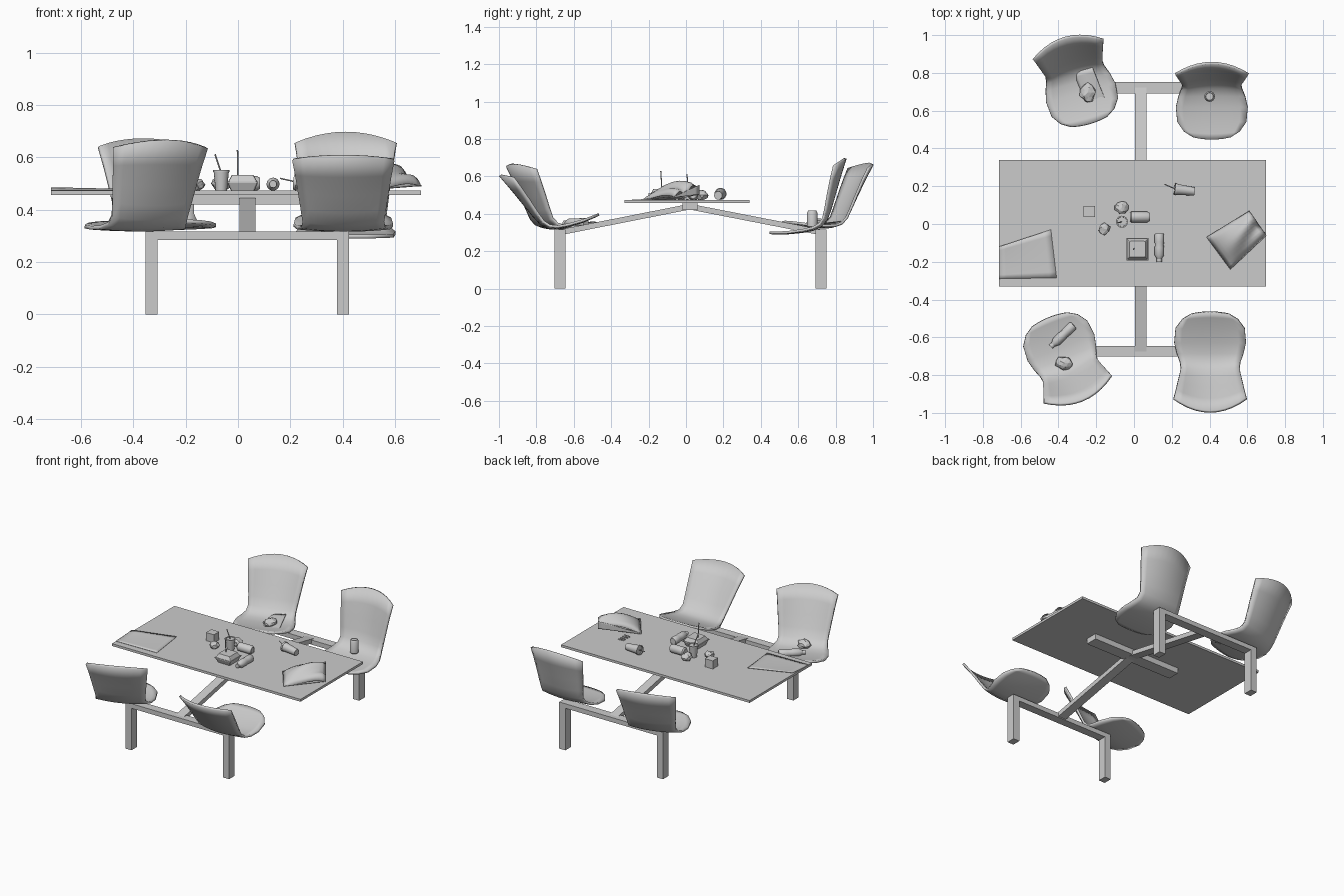
import bpy, bmesh, math, random
from mathutils import Vector, Matrix, noise

if "Cube" in bpy.data.objects:
    bpy.data.objects.remove(bpy.data.objects["Cube"])

random.seed(4)
TOP = 0.473


def finish(name, bm, smooth=None, mat=None):
    if mat is not None:
        bm.transform(mat)
    bmesh.ops.recalc_face_normals(bm, faces=bm.faces)
    me = bpy.data.meshes.new(name)
    bm.to_mesh(me)
    bm.free()
    ob = bpy.data.objects.new(name, me)
    bpy.context.collection.objects.link(ob)
    if smooth:
        bpy.ops.object.select_all(action='DESELECT')
        ob.select_set(True)
        bpy.context.view_layer.objects.active = ob
        bpy.ops.object.shade_smooth_by_angle(angle=math.radians(smooth))
    return ob


def box(name, lo, hi, rot=0):
    lo, hi = Vector(lo), Vector(hi)
    bm = bmesh.new()
    bmesh.ops.create_cube(bm, size=1)
    m = Matrix.Translation((lo + hi) / 2) @ Matrix.Rotation(math.radians(rot), 4, 'Z') @ Matrix.Diagonal((*(hi - lo), 1))
    return finish(name, bm, mat=m)


def aim(a, b):
    d = Vector(b) - Vector(a)
    return Matrix.Translation(a) @ d.to_track_quat('Z', 'Y').to_matrix().to_4x4(), d.length


def lathe(name, profile, a, b, sides=16):
    """Revolve (radius, fraction along a-b) points, capped at both ends."""
    m, length = aim(a, b)
    bm = bmesh.new()
    rings = [[bm.verts.new((r * math.cos(t * math.tau / sides), r * math.sin(t * math.tau / sides), h * length))
              for t in range(sides)] for r, h in profile]
    for p, q in zip(rings, rings[1:]):
        for i in range(sides):
            j = (i + 1) % sides
            bm.faces.new((p[i], p[j], q[j], q[i]))
    bm.faces.new(rings[0])
    bm.faces.new(rings[-1])
    return finish(name, bm, 40, m)


def lump(name, pos, size, amount=0.35):
    bm = bmesh.new()
    bmesh.ops.create_icosphere(bm, subdivisions=2, radius=1)
    for v in bm.verts:
        v.co *= 1 + amount * noise.noise(v.co * 1.7 + Vector(pos) * 9)
    return finish(name, bm, None, Matrix.Translation(pos) @ Matrix.Diagonal((*size, 1)))


def sheet(name, corners, height, thick, n=8):
    """Four-cornered thin sheet, z raised by height(u, v)."""
    c = [Vector(p) for p in corners]
    bm = bmesh.new()
    g = [[bm.verts.new(c[0].lerp(c[1], i / n).lerp(c[3].lerp(c[2], i / n), j / n)
                       + Vector((0, 0, height(i / n, j / n)))) for i in range(n + 1)] for j in range(n + 1)]
    for j in range(n):
        for i in range(n):
            bm.faces.new((g[j][i], g[j][i + 1], g[j + 1][i + 1], g[j + 1][i]))
    ob = finish(name, bm, 40)
    s = ob.modifiers.new("thickness", 'SOLIDIFY')
    s.thickness, s.offset = thick, 0
    return ob


# Chair shell: side profile (y, z), half width, forward curl of the edges, drop of the corners
SHELL = [(0.292, 0.016, 0.10, 0.0, 0.012), (0.262, 0.01, 0.148, 0.002, 0.012), (0.2, 0.0, 0.183, 0.004, 0),
         (0.12, -0.005, 0.19, 0.007, 0), (0.06, -0.003, 0.176, 0.009, 0), (0.015, 0.01, 0.16, 0.012, 0),
         (-0.02, 0.04, 0.155, 0.018, 0), (-0.05, 0.095, 0.162, 0.026, 0), (-0.085, 0.17, 0.172, 0.034, 0.006),
         (-0.125, 0.255, 0.182, 0.04, 0.025), (-0.17, 0.346, 0.193, 0.045, 0.056)]


def chair(name, pos, turn, tilt):
    bm = bmesh.new()
    cols, rows = 10, []
    for k, (y, z, w, curl, drop) in enumerate(SHELL):
        p, q = SHELL[max(k - 1, 0)], SHELL[min(k + 1, len(SHELL) - 1)]
        t = Vector((0, q[0] - p[0], q[1] - p[1])).normalized()
        nrm = Vector((0, t.z, -t.y))
        back = -1 if k > 5 else 1
        row = []
        for i in range(cols + 1):
            u = 2 * i / cols - 1
            row.append(bm.verts.new(Vector((u * w, y, z)) + u * u * (nrm * curl + t * drop * back)))
        rows.append(row)
    for a, b in zip(rows, rows[1:]):
        for i in range(cols):
            bm.faces.new((a[i], b[i], b[i + 1], a[i + 1]))
    m = (Matrix.Translation(pos) @ Matrix.Rotation(math.radians(turn), 4, 'Z')
         @ Matrix.Rotation(math.radians(tilt), 4, 'X'))
    ob = finish(name, bm, 50, m)
    s = ob.modifiers.new("thickness", 'SOLIDIFY')
    s.thickness, s.offset = 0.014, 0


chair("front_right_chair", (0.403, -0.745, 0.311), 0, 14)
chair("front_left_chair", (-0.342, -0.765, 0.325), 22, 2)
chair("back_right_chair", (0.412, 0.738, 0.328), 180, -9)
chair("back_left_chair", (-0.315, 0.81, 0.33), 196, 2)

# Table top and mounting plate
box("table_top", (-0.715, -0.33, 0.457), (0.70, 0.34, TOP))
box("mounting_plate", (-0.30, -0.02, 0.42), (0.36, 0.062, 0.457))

# Steel frame: legs, cross beams and sloping arms
for side, y0, y1 in (("front", -0.702, -0.645), ("back", 0.692, 0.752)):
    for lr, x in (("left", -0.354), ("right", 0.379)):
        box(side + "_" + lr + "_leg", (x, y0, 0), (x + 0.046, y1, 0.29))
    box(side + "_cross_beam", (-0.354, y0, 0.285), (0.425, y1, 0.316))
    m, length = aim((0.036, (y0 + y1) / 2, 0.301), (0.036, 0.02, 0.438))
    bm = bmesh.new()
    bmesh.ops.create_cube(bm, size=1)
    bmesh.ops.translate(bm, verts=bm.verts, vec=(0, 0, 0.5))
    finish(side + "_sloping_arm", bm, None, m @ Matrix.Diagonal((0.06, 0.03, length, 1)))

# Cups and straws
CUP = [(0.022, 0), (0.029, 0.9), (0.032, 0.9), (0.032, 1), (0.026, 1), (0.025, 0.95)]
STRAW = [(0.003, 0), (0.003, 1)]
lathe("standing_cup", CUP, (-0.064, 0.012, TOP), (-0.064, 0.012, 0.553))
lathe("standing_straw", STRAW, (-0.064, 0.012, 0.54), (-0.088, 0.005, 0.612), 6)
lathe("fallen_cup", CUP, (0.32, 0.172, 0.498), (0.215, 0.185, 0.507))
lathe("fallen_straw", STRAW, (0.22, 0.185, 0.507), (0.162, 0.21, 0.52), 6)

# Cans
CAN = [(0.021, 0), (0.028, 0.07), (0.028, 0.88), (0.021, 1), (0.019, 0.97)]
lathe("fallen_can", CAN, (-0.022, 0.037, 0.501), (0.085, 0.037, 0.501))
lathe("seat_can", CAN, (0.40, 0.675, 0.325), (0.40, 0.675, 0.417))

# Bottles
BOTTLE = [(0.02, 0), (0.025, 0.05), (0.025, 0.3), (0.023, 0.4), (0.025, 0.5), (0.025, 0.76),
          (0.013, 0.9), (0.014, 0.9), (0.014, 1)]
lathe("table_bottle", BOTTLE, (0.134, -0.05, 0.498), (0.134, -0.20, 0.498))
lathe("seat_bottle", BOTTLE, (-0.32, -0.535, 0.352), (-0.44, -0.65, 0.35))


# Burger box: tapered tray and lid with a pick on top
def tapered(name, cx, cy, z0, z1, w0, w1):
    bm = bmesh.new()
    bmesh.ops.create_cone(bm, cap_ends=True, segments=4, radius1=w0 * 0.7071, radius2=w1 * 0.7071, depth=z1 - z0)
    # cone vertices already start on an axis, so a 45 degree turn squares them up
    bmesh.ops.rotate(bm, verts=bm.verts, matrix=Matrix.Rotation(math.pi / 4, 3, 'Z'))
    bmesh.ops.translate(bm, verts=bm.verts, vec=(cx, cy, (z0 + z1) / 2))
    bmesh.ops.bevel(bm, geom=[e for e in bm.edges if abs(e.verts[0].co.z - e.verts[1].co.z) > 0.001],
                    offset=0.006, segments=2, profile=0.5, affect='EDGES')
    finish(name, bm)


tapered("burger_box_tray", 0.018, -0.133, TOP, 0.503, 0.09, 0.116)
box("burger_box_rim", (-0.041, -0.192, 0.502), (0.077, -0.074, 0.508))
tapered("burger_box_lid", 0.018, -0.133, 0.507, 0.532, 0.112, 0.084)
lathe("burger_pick", STRAW, (0.0, -0.128, 0.52), (-0.002, -0.135, 0.628), 6)

# Small carton, crumpled paper and fries
box("small_carton", (-0.267, 0.038, TOP), (-0.207, 0.094, 0.528))
lump("crumpled_paper_a", (-0.157, -0.026, 0.495), (0.03, 0.03, 0.024))
lump("crumpled_paper_b", (-0.066, 0.085, 0.50), (0.036, 0.034, 0.028))
lump("crumpled_paper_c", (-0.37, -0.737, 0.352), (0.046, 0.036, 0.03))
lump("crumpled_paper_d", (-0.245, 0.695, 0.35), (0.042, 0.052, 0.026))
for i in range(8):
    x, y = 0.415 + 0.022 * (i % 2), 0.004 + 0.022 * (i // 2)
    box("fry", (x, y, TOP), (x + 0.02, y + 0.005, TOP + 0.006), random.uniform(-35, 35))

# Paper place mat, and a napkin on the back left seat
sheet("paper_mat", [(-0.715, -0.29, TOP), (-0.41, -0.285, TOP), (-0.44, -0.03, TOP), (-0.715, -0.12, TOP)],
      lambda u, v: 0.002 + 0.01 * v * v * (1 - u * 0.6), 0.002)
sheet("seat_napkin", [(-0.32, 0.80, 0.34), (-0.25, 0.63, 0.33), (-0.135, 0.615, 0.34), (-0.22, 0.83, 0.365)],
      lambda u, v: 0.004 * math.sin(v * 5), 0.003)

# Crumpled paper bag: upper and lower skins joined by two side walls
BAG = [(0.385, -0.07, TOP), (0.51, -0.24, TOP), (0.70, -0.06, TOP + 0.015), (0.61, 0.07, TOP + 0.03)]
sheet("bag_upper", BAG, lambda u, v: 0.006 + 0.06 * (math.sin(math.pi * u) * math.sin(math.pi * v)) ** 0.6
      + 0.045 * v * (1 - u) + 0.014 * math.sin(u * 11 + v * 5) * v, 0.003, 12)
sheet("bag_lower", BAG, lambda u, v: 0.004 + 0.01 * v * (1 - u), 0.003, 12)
for name, a, b, za, zb in (("bag_left_wall", 0, 3, 0.006, 0.05), ("bag_end_wall", 3, 2, 0.05, 0.006)):
    p, q = Vector(BAG[a]), Vector(BAG[b])
    sheet(name, [p, q, q + Vector((0, 0, zb)), p + Vector((0, 0, za))], lambda u, v: 0.0, 0.003, 6)
